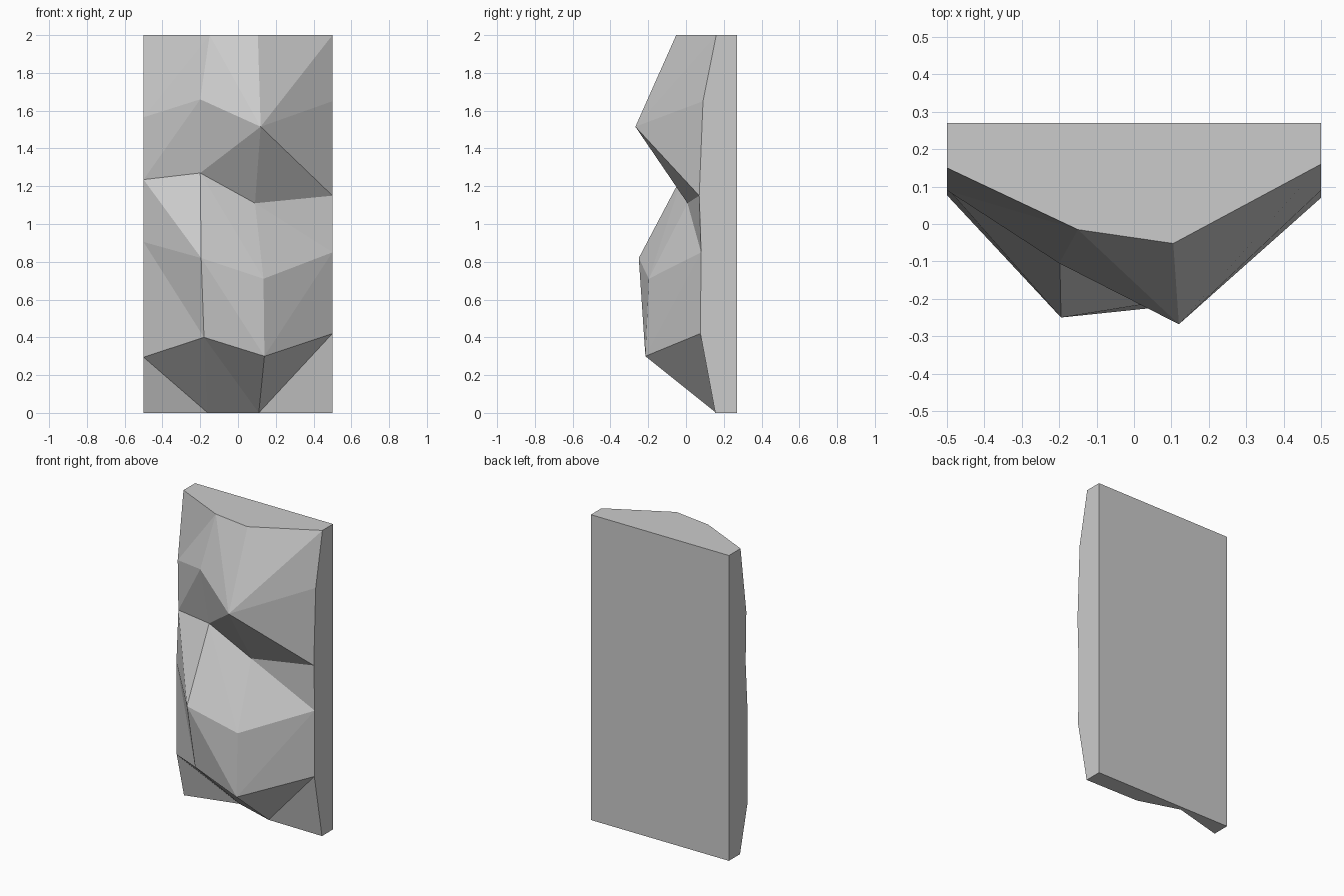
import bpy
import bmesh

cube = bpy.data.objects.get("Cube")
if cube:
    bpy.data.objects.remove(cube, do_unlink=True)

BACK = 0.27

# Rock face: rows from bottom to top, each point (x, y, z)
ROWS = [
    [(-.5, .155, 0), (-.16, .245, 0), (.11, .16, 0), (.5, .155, 0)],
    [(-.5, .08, .295), (-.18, -.186, .4), (.14, -.215, .3), (.5, .076, .42)],
    [(-.5, .077, .905), (-.195, -.25, .82), (.135, -.197, .71), (.5, .08, .85)],
    [(-.5, .097, 1.235), (-.2, -.013, 1.27), (.09, .008, 1.11), (.5, .07, 1.15)],
    [(-.5, .09, 1.565), (-.2, -.105, 1.66), (.12, -.268, 1.515), (.5, .09, 1.65)],
    [(-.5, .15, 2), (-.15, -.015, 2), (.105, -.052, 2), (.5, .16, 2)],
]

# Fold direction of each cell, seen from the front: R rises, F falls to the right
FOLDS = ["FFR", "FFR", "FFF", "RRF", "RFR"]


def make_material(name, value):
    mat = bpy.data.materials.new(name)
    mat.use_nodes = True
    color = (value, value, value, 1)
    mat.diffuse_color = color
    shader = next(n for n in mat.node_tree.nodes if n.type == "BSDF_PRINCIPLED")
    shader.inputs["Base Color"].default_value = color
    return mat


def add_front(bm, grid):
    """Fill the faceted front with two triangles per cell."""
    for r, folds in enumerate(FOLDS):
        for c, fold in enumerate(folds):
            low_l, low_r = grid[r][c], grid[r][c + 1]
            up_l, up_r = grid[r + 1][c], grid[r + 1][c + 1]
            if fold == "R":
                bm.faces.new((low_l, low_r, up_r))
                bm.faces.new((low_l, up_r, up_l))
            else:
                bm.faces.new((low_l, low_r, up_l))
                bm.faces.new((low_r, up_r, up_l))


def add_block(bm, grid):
    """Close the flat back, the two sides, the top and the bottom."""
    def corner(vert):
        return bm.verts.new((vert.co.x, BACK, vert.co.z))

    bottom_l, bottom_r = corner(grid[0][0]), corner(grid[0][-1])
    top_l, top_r = corner(grid[-1][0]), corner(grid[-1][-1])
    left = [row[0] for row in grid]
    right = [row[-1] for row in grid]
    bm.faces.new((bottom_l, top_l, top_r, bottom_r))
    bm.faces.new(left + [top_l, bottom_l])
    bm.faces.new(right + [top_r, bottom_r])
    bm.faces.new(grid[-1] + [top_r, top_l])
    bm.faces.new(grid[0] + [bottom_r, bottom_l])


bm = bmesh.new()
grid = [[bm.verts.new(point) for point in row] for row in ROWS]
add_front(bm, grid)
add_block(bm, grid)
bmesh.ops.recalc_face_normals(bm, faces=bm.faces)

mesh = bpy.data.meshes.new("cliff_wall")
bm.to_mesh(mesh)
bm.free()
mesh.materials.append(make_material("light_grey_rock", 0.6))
wall = bpy.data.objects.new("cliff_wall", mesh)
bpy.context.collection.objects.link(wall)
